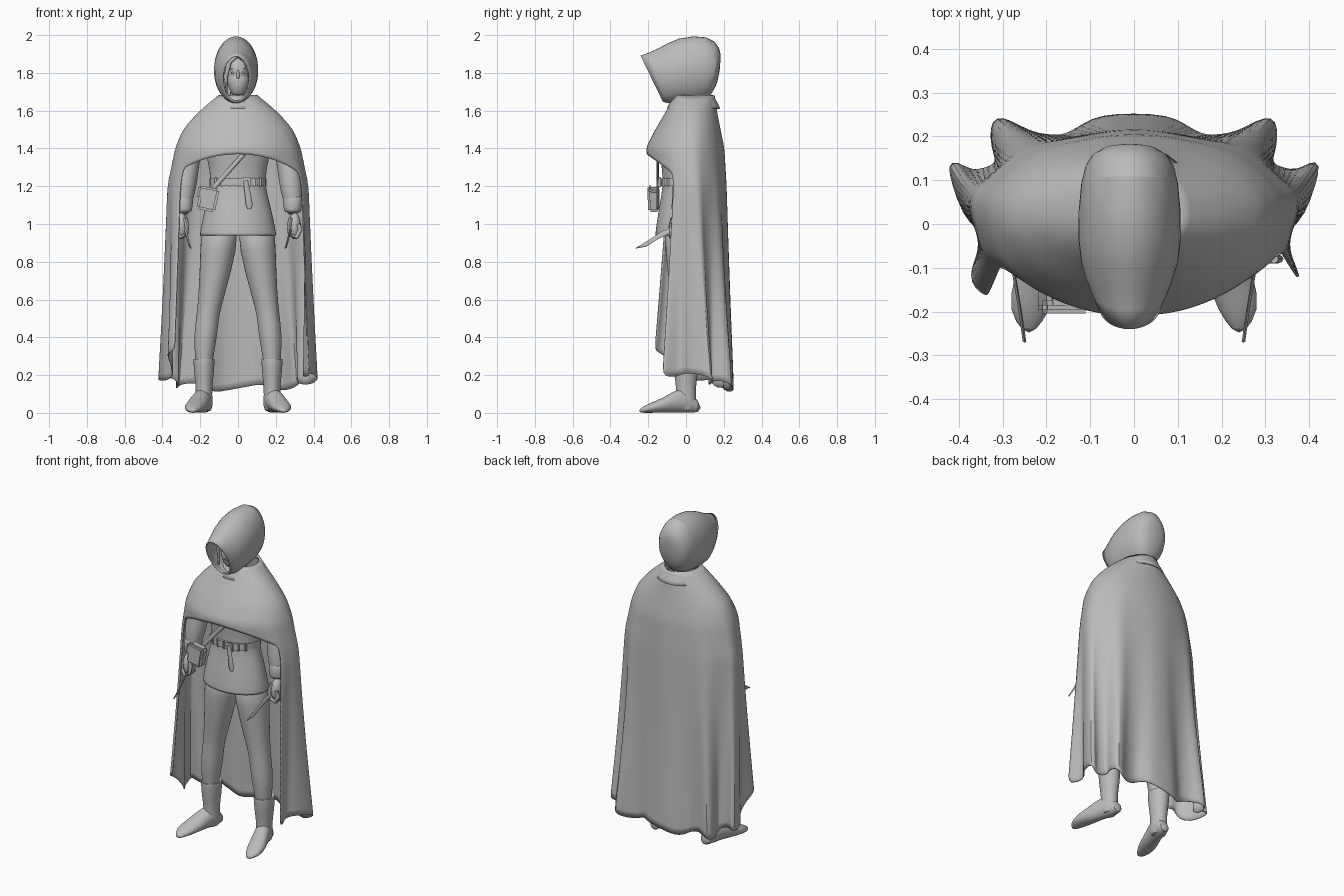
import bpy, bmesh
from math import sin, cos, pi, radians, copysign
from mathutils import Vector

if "Cube" in bpy.data.objects:
    bpy.data.objects.remove(bpy.data.objects["Cube"])

grey = bpy.data.materials.new("plain grey")
grey.use_nodes = True
GREY = (.5, .5, .5, 1)
grey.diffuse_color = GREY
grey.node_tree.nodes["Principled BSDF"].inputs["Base Color"].default_value = GREY


def finish(name, bm, smooth=0, thick=0):
    """Turn a bmesh into a named object with optional softening and cloth thickness."""
    bmesh.ops.recalc_face_normals(bm, faces=bm.faces)
    mesh = bpy.data.meshes.new(name)
    bm.to_mesh(mesh)
    bm.free()
    mesh.materials.append(grey)
    ob = bpy.data.objects.new(name, mesh)
    bpy.context.collection.objects.link(ob)
    if smooth:
        mod = ob.modifiers.new("soft", "SUBSURF")
        mod.levels = mod.render_levels = smooth
    if thick:
        mod = ob.modifiers.new("cloth", "SOLIDIFY")
        mod.thickness, mod.offset = thick, 0
    return ob


def loft(name, rings, sides=16, caps=(True, True), smooth=1, thick=0):
    """Skin rings given as (centre, half axis, other half axis)."""
    bm = bmesh.new()
    rows = []
    for ring in rings:
        centre, across, along = map(Vector, ring)
        angles = [2 * pi * i / sides for i in range(sides)]
        rows.append([bm.verts.new(centre + across * cos(a) + along * sin(a)) for a in angles])
    for lower, upper in zip(rows, rows[1:]):
        for i in range(sides):
            j = (i + 1) % sides
            bm.faces.new((lower[i], lower[j], upper[j], upper[i]))
    for wanted, row in zip(caps, (rows[0], rows[-1])):
        if wanted:
            bm.faces.new(row)
    return finish(name, bm, smooth, thick)


def column(name, rows, side=1, y=0, depth=1, lean=0, **options):
    """Stack level rings of (x, z, half width); lean slides them in y with height."""
    loft(name, [((side * x, y + lean * (z - 1), z), (width, 0, 0), (0, width * depth, 0))
                for x, z, width in rows], **options)


def tube(name, points, widths, depth):
    """Strap or rod following points, with a half width at each."""
    points = [Vector(p) for p in points]
    last = len(points) - 1
    rings = []
    for i, p in enumerate(points):
        ahead = (points[min(i + 1, last)] - points[max(i - 1, 0)]).normalized()
        side = ahead.cross(Vector((0, 1, 0))).normalized()
        rings.append((p, side * widths[i], ahead.cross(side) * depth))
    loft(name, rings, sides=8, smooth=0)


def ball(name, centre, radii):
    bm = bmesh.new()
    bmesh.ops.create_uvsphere(bm, u_segments=20, v_segments=14, radius=1)
    bmesh.ops.scale(bm, vec=radii, verts=bm.verts)
    finish(name, bm).location = centre


def box(name, centre, size, tilt=0, bevel=.005):
    bm = bmesh.new()
    bmesh.ops.create_cube(bm, size=1)
    bmesh.ops.scale(bm, vec=size, verts=bm.verts)
    bmesh.ops.bevel(bm, geom=bm.edges[:], offset=bevel, segments=2, affect='EDGES')
    ob = finish(name, bm)
    ob.location, ob.rotation_euler = centre, (0, tilt, 0)


# Cloak: height, half width, front depth, back depth
SHAPE = [(1.68, .1, .08, .13), (1.6, .2, .12, .14), (1.5, .29, .18, .16), (1.4, .33, .23, .18),
         (1.2, .37, .2, .19), (.1, .39, .33, .21)]


def cloak_size(z):
    for above, below in zip(SHAPE, SHAPE[1:]):
        if z >= below[0] or below is SHAPE[-1]:
            mix = (above[0] - z) / (above[0] - below[0])
            return Vector(above[1:]).lerp(Vector(below[1:]), mix)


def cloak_point(degrees, z):
    turn = radians(degrees)
    c, s = cos(turn), sin(turn)
    width, front, back = cloak_size(z)
    low = min(max((1.5 - z) / 1.3, 0), 1) ** 1.4
    ripple = low * cos(9 * (turn - pi / 2))
    fold = 1 + ripple / 10
    behind = s > 0
    square = 1 - .3 * low * behind
    x = copysign(abs(c) ** square, c) * width * fold
    y = copysign(abs(s) ** square, s) * fold * (back if behind else front)
    return x, y + .02 + behind * max(ripple, 0) * abs(c) / 20, z


def build_cloak():
    bm = bmesh.new()
    step, upper, lower = 5, 10, 14
    columns = range(-90, 270, step)
    grid = {}
    for d in columns:
        s = sin(radians(d))
        middle = 1.21 + .16 * max(-s, 0) ** 1.15
        hem = .19 - .06 * s + .02 * cos(radians(9 * d)) + .005 * max(d - 190, 0)
        for j in range(upper + 1):
            z = SHAPE[0][0] + (middle - SHAPE[0][0]) * j / upper
            grid[d, j] = bm.verts.new(cloak_point(d, z))
        if -25 <= d <= 215:
            for j in range(1, lower + 1):
                z = middle + (hem - middle) * j / lower
                grid[d, upper + j] = bm.verts.new(cloak_point(d, z))
    for d in columns:
        e = d + step if d + step in columns else columns[0]
        for j in range(upper + lower):
            keys = ((d, j), (e, j), (e, j + 1), (d, j + 1))
            if all(key in grid for key in keys):
                bm.faces.new([grid[key] for key in keys])
    finish("cloak", bm, smooth=1, thick=.006)


build_cloak()

# Hood: slices from rim to back as top y, top z, bottom y, bottom z, half width
HOOD = [(-.24, 1.89, -.12, 1.65, .07), (-.15, 1.92, -.1, 1.64, .1), (-.05, 1.99, -.04, 1.64, .12),
        (.13, 2, .09, 1.65, .11), (.18, 1.93, .13, 1.68, .09), (.18, 1.87, .17, 1.76, .04)]
loft("hood", [((-.01, (top_y + low_y) / 2, (top_z + low_z) / 2), (width, 0, 0),
               (0, (top_y - low_y) / 2, (top_z - low_z) / 2))
              for top_y, top_z, low_y, low_z, width in HOOD], sides=20, caps=(False, True), thick=.008)
column("collar", [(0, 1.61, .14), (0, 1.65, .12), (0, 1.68, .1)], y=.04, caps=(False, False), thick=.01)

# Head and face
ball("head", (0, -.02, 1.8), (.07, .1, .1))
column("jaw", [(0, 1.81, .06), (0, 1.74, .06), (0, 1.7, .04), (0, 1.68, .03)], y=-.07, depth=.9)
column("neck", [(0, 1.74, .05), (0, 1.55, .06)])
column("nose", [(0, 1.82, .006), (0, 1.78, .01), (0, 1.77, .01)], y=-.12, sides=8)
box("mouth", (0, -.12, 1.74), (.03, .01, .007), bevel=.002)
for side, word in ((-1, "right"), (1, "left")):
    x = side * .027
    box(word + "_brow", (x, -.11, 1.82), (.035, .016, .007), side * .1, .002)
    ball(word + "_eye", (x, -.11, 1.8), (.01, .008, .006))
    tube(word + "_hair", [(side * .005, -.11, 1.89), (side * .045, -.11, 1.86), (side * .065, -.1, 1.78),
                          (side * .06, -.1, 1.69)], [.01, .013, .01, .004], .01)

# Tunic and belt
column("tunic", [(0, 1.6, .09), (0, 1.54, .16), (0, 1.42, .18), (0, 1.3, .15), (0, 1.2, .14), (0, 1.1, .17),
                 (0, .96, .2), (0, .94, .2)], y=-.02, depth=.7, sides=24, caps=(True, False), thick=.006)
column("belt", [(0, 1.2, .15), (0, 1.24, .15)], y=-.02, depth=.8, sides=24, smooth=0)
for i in range(-3, 4):
    turn = i * .3
    box(f"belt_loop_{i + 4}", (.15 * sin(turn), -.02 - .12 * cos(turn), 1.22), (.016, .014, .05))
box("buckle", (.045, -.14, 1.22), (.045, .014, .055))
tube("belt_end", [(.04, -.15, 1.23), (.05, -.15, 1.17), (.06, -.15, 1.1), (.06, -.15, 1.08)],
     [.012, .015, .018, .008], .007)

# Satchel on its shoulder strap
box("satchel", (-.16, -.17, 1.13), (.1, .06, .12), .2, .012)
box("satchel_flap", (-.16, -.19, 1.16), (.11, .03, .07), .2, .01)
tube("shoulder_strap", [(.1, -.16, 1.46), (.02, -.15, 1.36), (-.13, -.15, 1.19)], [.012] * 3, .006)

# Legs, boots, arms, hands and daggers
for side, word in ((-1, "right"), (1, "left")):
    column(word + "_leg", [(.1, 1, .1), (.1, .88, .1), (.14, .62, .07), (.16, .52, .06), (.17, .42, .064),
                           (.18, .3, .05), (.18, .2, .04)], side, y=-.01, depth=1.05)
    column(word + "_boot", [(.18, .28, .05), (.18, .29, .058), (.18, .27, .057), (.18, .2, .053), (.18, .13, .043),
                            (.18, .06, .046), (.18, 0, .046)], side, depth=1.2)
    foot = [(.08, .17, .03, .05), (0, .18, .05, .14), (-.06, .2, .05, .12), (-.12, .22, .056, .08),
            (-.2, .24, .05, .05), (-.25, .24, .01, .02)]
    loft(word + "_foot", [((side * x, y, tall / 2), (width, 0, 0), (0, 0, tall / 2)) for y, x, width, tall in foot])
    column(word + "_arm", [(.17, 1.56, .05), (.22, 1.5, .066), (.26, 1.4, .064), (.28, 1.2, .064),
                           (.29, 1.12, .05), (.29, 1.04, .03)], side, y=-.04, lean=.14)
    column(word + "_bracer", [(.29, 1.15, .05), (.29, 1.14, .056), (.29, 1.07, .048), (.29, 1.06, .04)],
           side, y=-.04, lean=.14)
    ball(word + "_palm", (side * .3, -.045, .99), (.033, .042, .07))
    for i in range(4):
        y = -.08 + i * .02
        tube(f"{word}_finger_{i + 1}", [(side * .32, y, 1), (side * .33, y, .97), (side * .31, y, .93),
                                        (side * .28, y, .94)], [.01, .012, .012, .008], .01)
    tube(word + "_thumb", [(side * .28, -.07, 1.03), (side * .27, -.08, .99), (side * .27, -.09, .95)],
         [.012, .012, .007], .012)
    blade = [(.28, -.08, .965, .016), (.27, -.14, .94, .022), (.26, -.2, .9, .02), (.25, -.27, .87, .001)]
    loft(word + "_dagger_blade", [((side * x, y, z), (.004, 0, 0), (0, tall / 2, tall)) for x, y, z, tall in blade],
         sides=4, smooth=0)
    tube(word + "_dagger_grip", [(side * .28, -.08, .97), (side * .3, .03, 1.01)], [.01, .01], .01)

# Smooth shading with crisp creases
for ob in bpy.context.scene.objects:
    if ob.type == 'MESH':
        ob.select_set(True)
        bpy.context.view_layer.objects.active = ob
bpy.ops.object.shade_smooth_by_angle(angle=radians(45))
